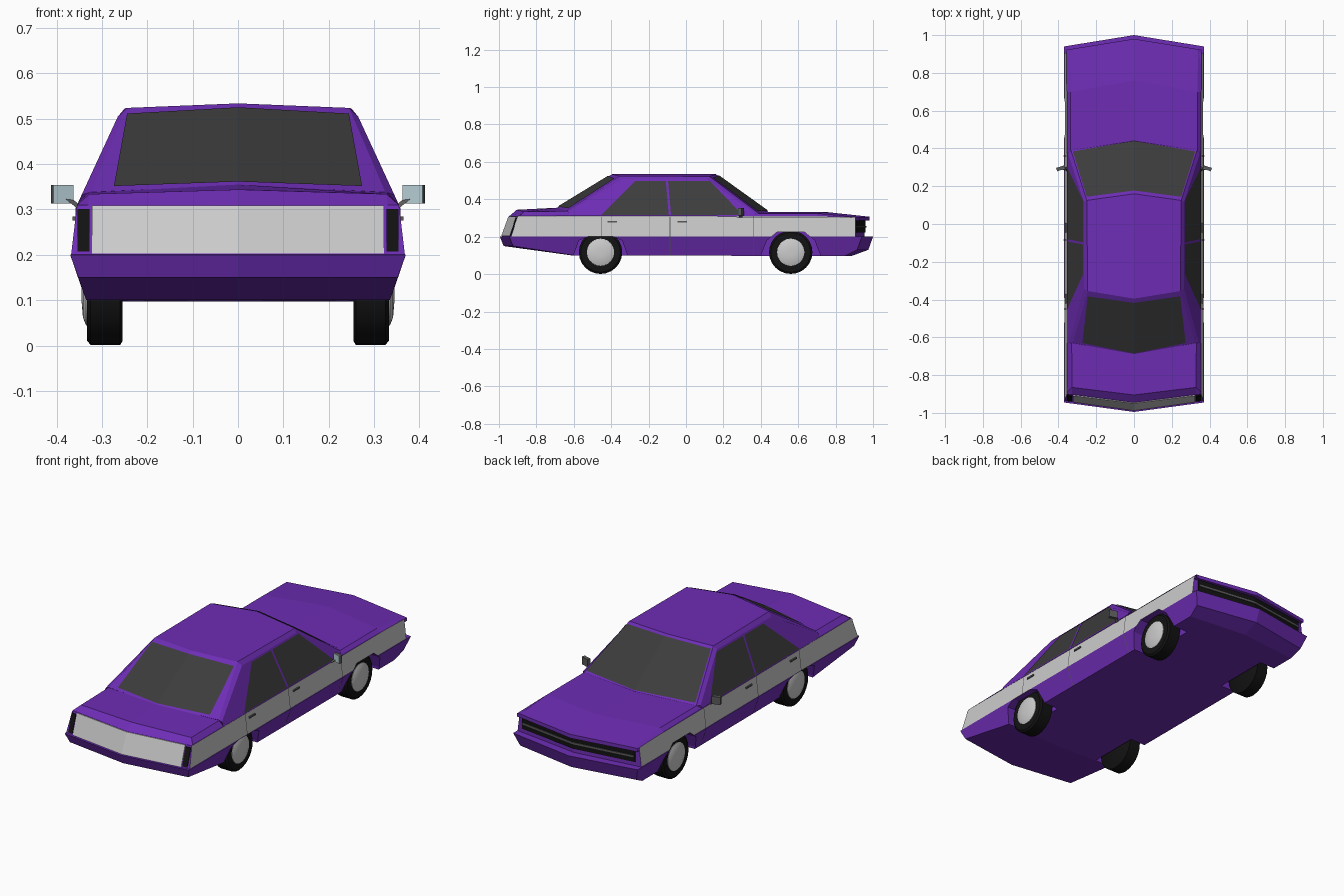
import bpy, bmesh, math
from mathutils import Vector, Matrix

if "Cube" in bpy.data.objects:
    bpy.data.objects.remove(bpy.data.objects["Cube"])


def material(name, r, g, b):
    m = bpy.data.materials.new(name)
    m.diffuse_color = (r, g, b, 1)
    m.use_nodes = True
    m.node_tree.nodes["Principled BSDF"].inputs["Base Color"].default_value = m.diffuse_color
    return m


PURPLE = material("purple_paint", 0.155, 0.026, 0.46)
SILVER = material("silver_trim", 0.6, 0.6, 0.6)
GLASS = material("dark_glass", 0.045, 0.045, 0.045)
BLACK = material("black", 0.006, 0.006, 0.006)
GREY = material("dark_grey", 0.1, 0.1, 0.1)
MIRROR = material("mirror_glass", 0.45, 0.6, 0.65)


def build(name, verts, faces, *mats):
    me = bpy.data.meshes.new(name)
    me.from_pydata([tuple(v) for v in verts], [], faces)
    bm = bmesh.new()
    bm.from_mesh(me)
    bmesh.ops.recalc_face_normals(bm, faces=bm.faces)
    bm.to_mesh(me)
    bm.free()
    for m in mats:
        me.materials.append(m)
    ob = bpy.data.objects.new(name, me)
    bpy.context.collection.objects.link(ob)
    return ob


def loft(name, rings, mats, closed=True):
    """Skin rings of equal length; closed rings get end caps."""
    n = len(rings[0])
    faces = []
    for i in range(len(rings) - 1):
        for j in range(n if closed else n - 1):
            k = (j + 1) % n
            faces.append((i * n + j, i * n + k, (i + 1) * n + k, (i + 1) * n + j))
    if closed:
        last = (len(rings) - 1) * n
        faces += [tuple(range(n)), tuple(range(last, last + n))]
    return build(name, [p for r in rings for p in r], faces, *mats)


def mirrored(half):
    """Half section listed from outside to centre -> full section."""
    return half + [(-x, y, z) for x, y, z in reversed(half[:-1])]


def box(name, centre, size, mat, rot=0):
    bm = bmesh.new()
    bmesh.ops.create_cube(bm, size=1, matrix=Matrix.Translation(centre)
                          @ Matrix.Rotation(rot, 4, 'Z') @ Matrix.Diagonal((*size, 1)))
    me = bpy.data.meshes.new(name)
    bm.to_mesh(me)
    bm.free()
    me.materials.append(mat)
    ob = bpy.data.objects.new(name, me)
    bpy.context.collection.objects.link(ob)
    return ob


# Lower body: stacked plan outlines with V-shaped ends
def outline(wr, rs, rc, zr, wf, fs, fc, zf):
    return [(wr, rs, zr), (0, rc, zr), (-wr, rs, zr), (-wf, fs, zf), (0, fc, zf), (wf, fs, zf)]


body = loft("lower_body", [
    outline(.335, -.60, -.61, .10, .335, .85, .885, .097),
    outline(.352, -.925, -.975, .15, .346, .915, .975, .13),
    outline(.37, -.945, -.995, .20, .37, .94, 1.0, .20),
    outline(.368, -.935, -.985, .201, .368, .905, .955, .201),
    outline(.355, -.90, -.945, .31, .355, .905, .955, .305)], (PURPLE, SILVER))
for j in (2, 5):
    body.data.polygons[3 * 6 + j].material_index = 1

# Wheel arches cut from the body
AXLES = (-.457, .56)
for yc, top, r in ((AXLES[0], .2005, .145), (AXLES[1], .226, .16)):
    prof = [(-r, .05), (-.97 * r, .11), (-.8 * r, .18), (-.45 * r, top),
            (.45 * r, top), (.8 * r, .18), (.97 * r, .11), (r, .05)]
    for s in (-1, 1):
        cut = loft("arch_cutter", [[(s * x, yc + y, z) for y, z in prof] for x in (.245, .45)], ())
        cut.hide_render = True
        mod = body.modifiers.new("arch", 'BOOLEAN')
        mod.operation, mod.solver, mod.object = 'DIFFERENCE', 'EXACT', cut
        bpy.context.view_layer.objects.active = body
        bpy.ops.object.modifier_apply(modifier=mod.name)
        bpy.data.objects.remove(cut)

# Deck and hood skin
loft("hood_and_deck", [mirrored(s) for s in (
    [(.355, -.90, .309), (.33, -.903, .309), (0, -.946, .309)],
    [(.354, -.89, .311), (.328, -.865, .334), (0, -.905, .344)],
    [(.354, -.63, .311), (.33, -.63, .337), (0, -.69, .355)],
    [(.354, .39, .309), (.335, .39, .325), (0, .44, .332)],
    [(.356, .70, .308), (.335, .70, .325), (0, .76, .331)],
    [(.358, .925, .303), (.34, .925, .305), (0, .98, .307)],
    [(.358, .925, .286), (.34, .925, .286), (0, .98, .286)],
    [(.358, .895, .286), (.34, .895, .286), (0, .94, .286)])], (PURPLE,), closed=False)

# Cabin shell
C = [[(.355, -.63, .31), (.345, -.63, .332), (.325, -.63, .338), (0, -.69, .354)],
     [(.355, -.35, .31), (.265, -.345, .505), (.245, -.355, .524), (0, -.395, .534)],
     [(.355, .12, .31), (.265, .115, .505), (.25, .125, .523), (0, .16, .534)],
     [(.355, .37, .31), (.349, .375, .323), (.333, .388, .326), (0, .44, .333)]]
loft("cabin", [mirrored(s) for s in C], (PURPLE,))


# Windscreen and rear window laid on the cabin slopes
def screen(name, low, high, uvs, offset):
    a, b, c, d = (Vector(p) for p in (low[2], low[3], high[3], high[2]))
    half = [a.lerp(b, u).lerp(d.lerp(c, u), v) + Vector(offset) for u, v in uvs]
    flip = [Vector((-p.x, p.y, p.z)) for p in half]
    build(name, half + flip, [(0, 1, 2, 3), (7, 6, 5, 4)], GLASS)


screen("rear_window", C[0], C[1], [(.15, .04), (1, .02), (1, .93), (.03, .91)], (0, -.002, .004))
screen("windscreen", C[3], C[2], [(.02, .03), (1, .01), (1, .95), (.02, .94)], (0, .003, .004))


# Side surface: x at height z
def side_x(z):
    if z > .31:
        return .355 - .09 * (z - .31) / .195
    return .368 - .013 * (z - .2) / .11 if z > .2 else .335 + .35 * (z - .1)


def side_panel(name, s, pts, mat):
    build(name, [(s * (side_x(z) + .003), y, z) for y, z in pts], [tuple(range(len(pts)))], mat)


for s, side in ((-1, "left"), (1, "right")):
    side_panel(side + "_rear_door_glass", s, [(-.455, .315), (-.27, .498), (-.108, .498), (-.092, .315)], GLASS)
    side_panel(side + "_front_door_glass", s, [(-.08, .315), (-.096, .498), (.128, .498), (.303, .315)], GLASS)
    # Door seams and handles
    for y, low in ((-.45, None), (-.085, .103), (.36, .103)):
        side_panel(side + "_door_seam", s, [(y - .002, .202), (y + .002, .202), (y + .002, .309), (y - .002, .309)], GREY)
        if low:
            side_panel(side + "_sill_seam", s, [(y - .002, low), (y + .002, low), (y + .002, .199), (y - .002, .199)], GREY)
    for y in (-.395, -.02):
        box(side + "_door_handle", (s * .361, y, .28), (.008, .05, .008), GREY)
    # Door mirrors
    loft(side + "_mirror_arm", [[(s * .352, .28, .30), (s * .352, .30, .30), (s * .352, .29, .312)],
                                [(s * .382, .288, .325), (s * .382, .305, .325), (s * .378, .297, .335)]], (GREY,))
    box(side + "_mirror_shell", (s * .388, .296, .334), (.046, .016, .041), GREY, -s * .3)
    box(side + "_mirror_glass", (s * .3855, .287, .334), (.046, .003, .041), MIRROR, -s * .3)


# Bands on the V-shaped ends
def rear_y(x, z):
    t, k = (z - .2) / .11, abs(x) / .36
    return (-.985 + .04 * t) * (1 - k) + (-.935 + .035 * t) * k


def front_y(x, z):
    return .955 - .05 * abs(x) / .36


def band(name, xs, z0, z1, surf, depth, mat):
    loft(name, [[(x, surf(x, z) + d, z) for z, d in ((z0, 0), (z0, depth), (z1, depth), (z1, 0))]
                for x in xs], (mat,))


band("rear_panel", (-.322, 0, .322), .203, .309, rear_y, -.004, SILVER)
band("grille", (-.335, 0, .335), .222, .287, front_y, .005, BLACK)
band("grille_bar", (-.33, 0, .33), .248, .258, front_y, .009, GREY)
for s in (-1, 1):
    band("tail_light", (s * .327, s * .354), .207, .301, rear_y, -.004, BLACK)


# Wheels: revolved tyre and hub profiles
def revolve(name, s, yc, prof, mat, n=24):
    rings = [[(s * x, yc + r * math.cos(2 * math.pi * i / n), .117 + r * math.sin(2 * math.pi * i / n))
              for i in range(n)] for x, r in prof]
    ob = loft(name, rings, (mat,))
    bpy.context.view_layer.objects.active = ob
    ob.select_set(True)
    bpy.ops.object.shade_smooth_by_angle(angle=math.radians(35))
    ob.select_set(False)


for yc, end in zip(AXLES, ("rear", "front")):
    for s in (-1, 1):
        revolve(end + "_tyre", s, yc, [(.255, .108), (.26, .116), (.325, .116), (.333, .106), (.333, .07)], BLACK)
        revolve(end + "_hub", s, yc, [(.32, .075), (.335, .073), (.342, .055), (.345, .02)], SILVER)
